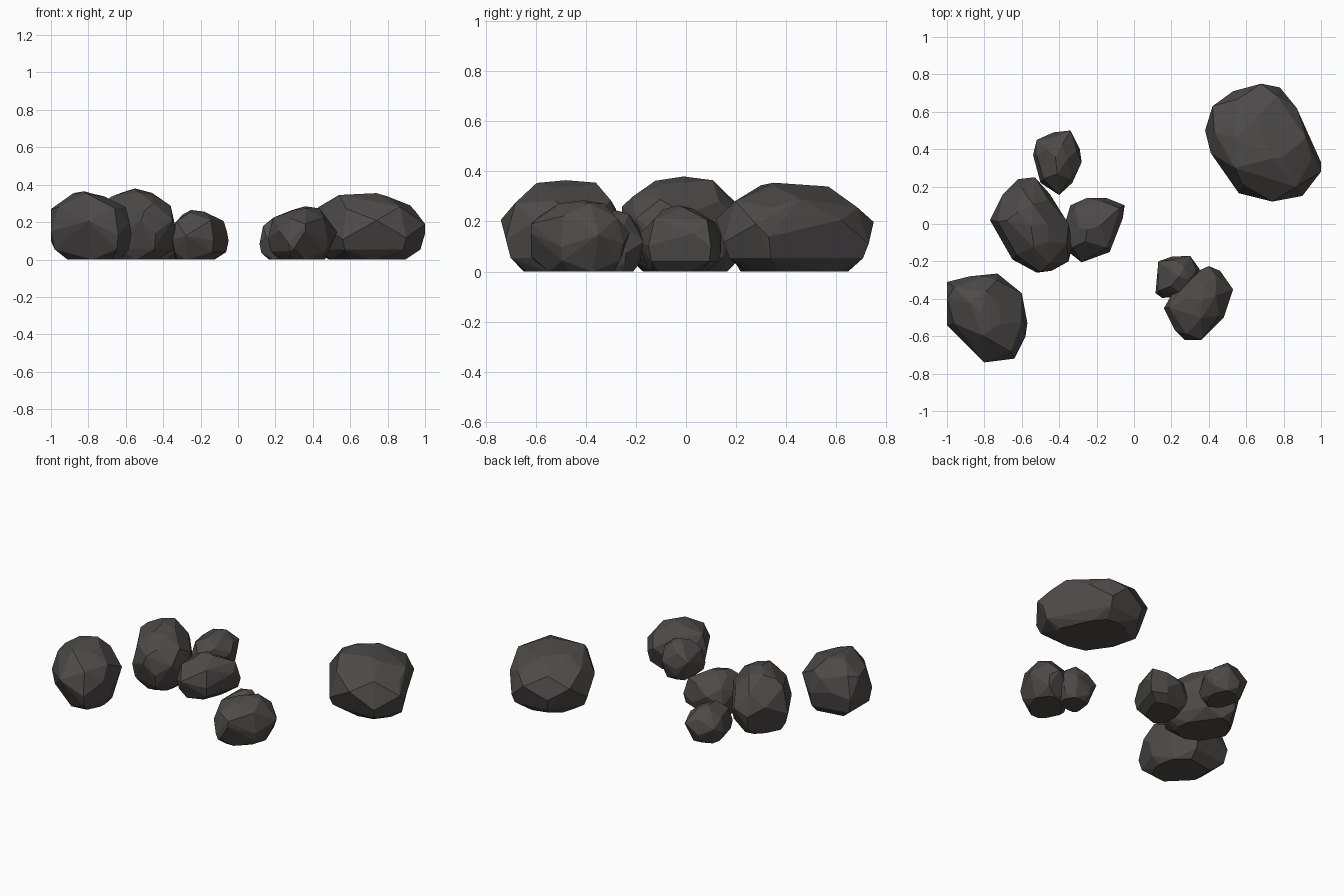
import bpy
import bmesh
import math
import random
from mathutils import Vector

if "Cube" in bpy.data.objects:
    bpy.data.objects.remove(bpy.data.objects["Cube"], do_unlink=True)

# One dark stone colour
stone = bpy.data.materials.new("dark_stone")
stone.use_nodes = True
colour = (0.075, 0.069, 0.067, 1)
stone.diffuse_color = colour
bsdf = stone.node_tree.nodes["Principled BSDF"]
bsdf.inputs["Base Color"].default_value = colour
bsdf.inputs["Roughness"].default_value = 0.9


def make_rock(name, outline, height, peak, foot, seed, corners=(), crown=0.45, base=0.66):
    """Chipped boulder: a hull round a plan outline, a tucked base, a crown and odd corners."""
    rng = random.Random(seed)
    rim = [Vector(p) for p in outline]
    centre = sum(rim, Vector((0, 0))) / len(rim)
    peak, foot = Vector(peak), Vector(foot)
    bm = bmesh.new()

    def put(p, z):
        bm.verts.new((p.x, p.y, z * height))

    for i, p in enumerate(rim):
        # widest belt, wavering in height
        put(p, (0.36, 0.54)[i % 2] + rng.uniform(-0.06, 0.06))
        # tucked base, alternating long and short chips
        if i % 2 == 0:
            put(centre.lerp(p, 0.92), 0.15)
        put(foot.lerp(p, base), 0)
        # broken shoulder and crown
        if i % 2 == 0:
            put(centre.lerp(p, 0.84), 0.76 + rng.uniform(-0.04, 0.04))
        else:
            put(peak.lerp(p, crown), 0.94 + rng.uniform(-0.03, 0.03))
    put(peak, 1)
    # jutting corners
    for corner in corners:
        bm.verts.new(corner)

    hull = bmesh.ops.convex_hull(bm, input=bm.verts[:])
    loose = {v for v in hull["geom_interior"] + hull["geom_unused"]
             if isinstance(v, bmesh.types.BMVert)}
    bmesh.ops.delete(bm, geom=list(loose), context="VERTS")
    # merge nearly level facets into broad chipped planes
    bmesh.ops.dissolve_limit(bm, angle_limit=math.radians(8),
                             verts=bm.verts[:], edges=bm.edges[:])
    bmesh.ops.recalc_face_normals(bm, faces=bm.faces[:])
    mesh = bpy.data.meshes.new(name)
    bm.to_mesh(mesh)
    bm.free()
    mesh.materials.append(stone)
    rock = bpy.data.objects.new(name, mesh)
    bpy.context.collection.objects.link(rock)


# Large lone boulder
make_rock("large_back_boulder",
          [(.38, .5), (.42, .63), (.53, .71), (.68, .75), (.78, .73), (.87, .62),
           (1, .33), (1, .28), (.9, .15), (.74, .12), (.56, .165), (.41, .38)],
          .355, (.63, .42), (.69, .45), 1,
          [(.92, .46, .29), (.54, .3, .345), (.54, .46, .345), (.74, .35, .355),
           (.78, .69, .07)])

# Boulder at the front corner
make_rock("front_boulder",
          [(-1, -.31), (-.88, -.28), (-.73, -.265), (-.6, -.37), (-.57, -.53),
           (-.58, -.6), (-.64, -.72), (-.8, -.74), (-1, -.54)],
          .365, (-.82, -.48), (-.74, -.47), 2,
          [(-.88, -.42, .355), (-.79, -.36, .355), (-1, -.4, .27), (-1, -.45, .1),
           (-.8, -.28, .25)])

# Cluster of three
make_rock("cluster_main_rock",
          [(-.77, .02), (-.7, .16), (-.62, .24), (-.53, .25), (-.45, .16), (-.35, 0),
           (-.33, -.12), (-.35, -.2), (-.44, -.25), (-.52, -.26), (-.65, -.19)],
          .38, (-.55, -.01), (-.6, 0), 3,
          [(-.41, -.1, .31), (-.68, .02, .335), (-.5, -.255, .26), (-.55, .11, .345)])
make_rock("cluster_back_rock",
          [(-.54, .37), (-.52, .45), (-.43, .49), (-.34, .5), (-.29, .4),
           (-.28, .33), (-.33, .22), (-.4, .155), (-.5, .22)],
          .22, (-.42, .36), (-.42, .34), 4)
make_rock("cluster_side_rock",
          [(-.05, .1), (-.06, .03), (-.13, -.15), (-.28, -.205), (-.35, -.15),
           (-.37, 0), (-.34, .1), (-.25, .14), (-.15, .14)],
          .265, (-.25, -.03), (-.27, -.03), 5, crown=.36)

# Leaning pair
make_rock("pair_large_rock",
          [(.16, -.45), (.22, -.57), (.27, -.62), (.36, -.62), (.48, -.5),
           (.53, -.35), (.46, -.25), (.4, -.225), (.3, -.27), (.2, -.38)],
          .285, (.36, -.41), (.34, -.41), 6,
          [(.3, -.62, .06), (.36, -.62, .19)])
make_rock("pair_small_rock",
          [(.115, -.37), (.13, -.2), (.2, -.175), (.3, -.17), (.35, -.24),
           (.36, -.32), (.26, -.39), (.15, -.395)],
          .245, (.24, -.28), (.26, -.29), 7)
